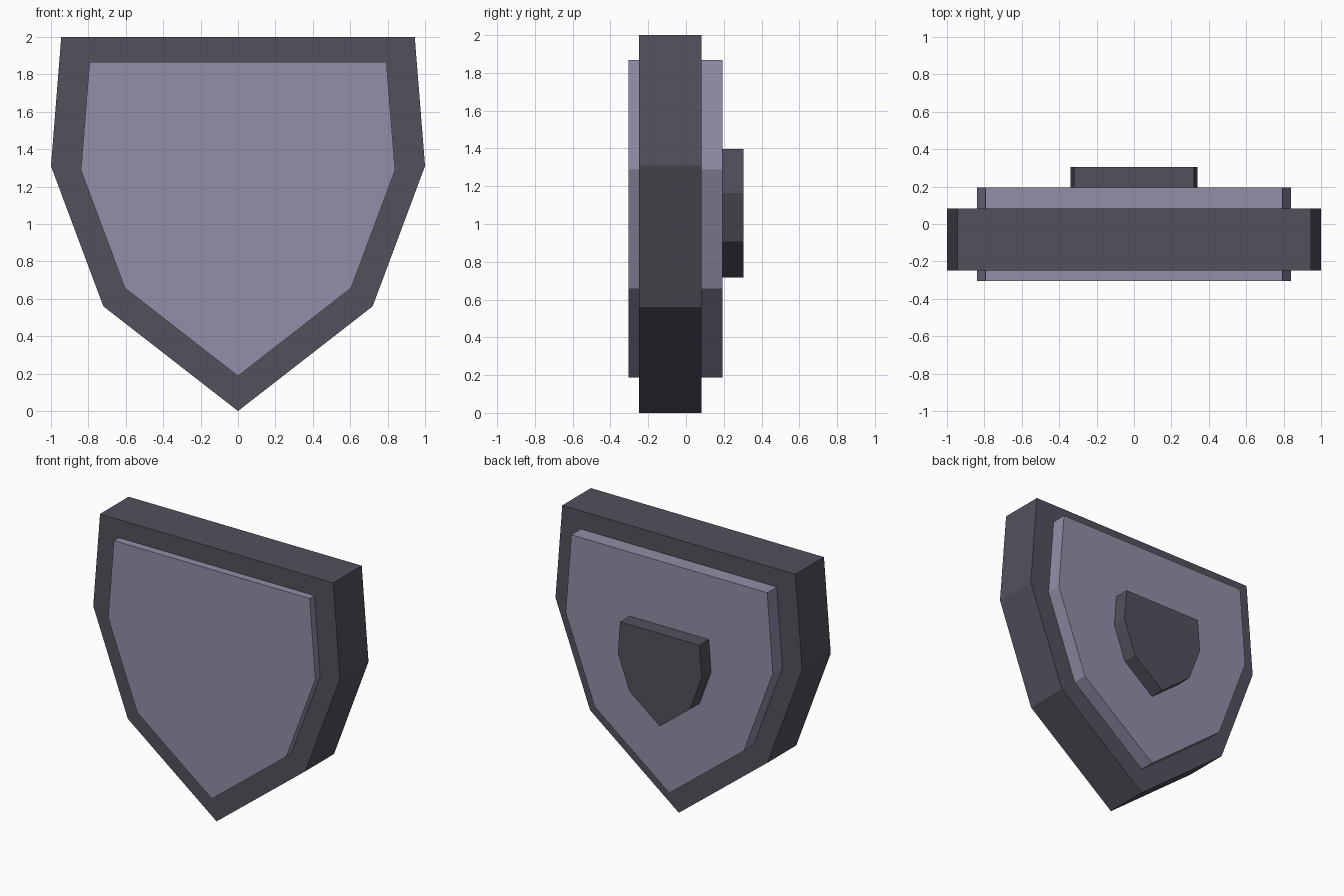
import bpy, bmesh

if "Cube" in bpy.data.objects:
    bpy.data.objects.remove(bpy.data.objects["Cube"])

# Right half of the shield outline (x, z), from bottom tip to top corner
HALF = [(0, 0), (0.72, 0.56), (1.0, 1.31), (0.945, 2.0)]
OUTLINE = HALF + [(-x, z) for x, z in reversed(HALF[1:])]


def material(name, color):
    mat = bpy.data.materials.new(name)
    mat.diffuse_color = (*color, 1)
    mat.use_nodes = True
    mat.node_tree.nodes["Principled BSDF"].inputs["Base Color"].default_value = mat.diffuse_color
    return mat


def shield(name, scale, lift, y0, y1, mat):
    """Extrude the scaled outline from y0 to y1."""
    bm = bmesh.new()
    face = bm.faces.new([bm.verts.new((x * scale, y0, z * scale + lift)) for x, z in OUTLINE])
    ext = bmesh.ops.extrude_face_region(bm, geom=[face], use_keep_orig=True)
    verts = [v for v in ext["geom"] if isinstance(v, bmesh.types.BMVert)]
    bmesh.ops.translate(bm, verts=verts, vec=(0, y1 - y0, 0))
    bmesh.ops.recalc_face_normals(bm, faces=bm.faces)
    mesh = bpy.data.meshes.new(name)
    bm.to_mesh(mesh)
    bm.free()
    mesh.materials.append(mat)
    obj = bpy.data.objects.new(name, mesh)
    bpy.context.collection.objects.link(obj)
    return obj


dark = material("dark_grey", (0.085, 0.083, 0.108))
violet = material("pale_violet", (0.29, 0.27, 0.39))

# Thick dark rim, lighter panel through it, small dark boss on the back
shield("shield_rim", 1.0, 0.0, -0.248, 0.083, dark)
shield("shield_panel", 0.84, 0.187, -0.304, 0.194, violet)
shield("back_boss", 0.34, 0.718, 0.194, 0.304, dark)
